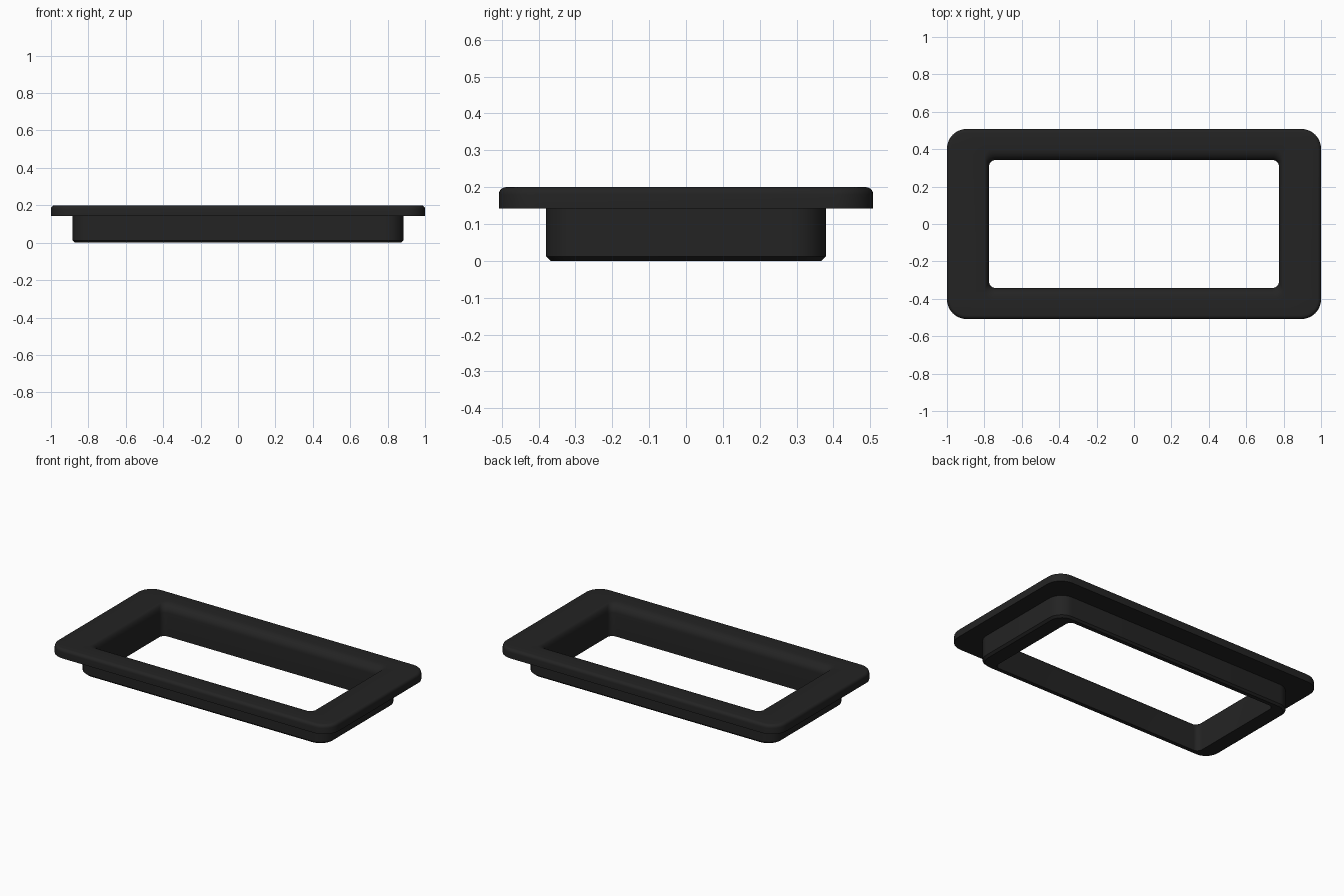
import bpy, bmesh, math

if "Cube" in bpy.data.objects:
    bpy.data.objects.remove(bpy.data.objects["Cube"])

SEG = 10  # segments per rounded corner


def rounded_rect(hx, hy, r, z):
    """Counter-clockwise outline of a rounded rectangle at height z."""
    pts = []
    for k, (sx, sy) in enumerate([(1, 1), (-1, 1), (-1, -1), (1, -1)]):
        for i in range(SEG + 1):
            a = math.pi / 2 * (k + i / SEG)
            pts.append((sx * (hx - r) + r * math.cos(a),
                        sy * (hy - r) + r * math.sin(a), z))
    return pts


def quarter(n):
    """Sine and cosine steps of a quarter turn."""
    return [(math.sin(math.pi / 2 * i / n), math.cos(math.pi / 2 * i / n)) for i in range(n + 1)]


# Cross-section as outlines: half x, half y, corner radius, height
rings = [
    (0.775, 0.342, 0.035, 0.0),     # opening, bottom edge
    (0.87, 0.368, 0.085, 0.0),      # collar bottom
    (0.885, 0.38, 0.095, 0.012),    # collar chamfer
    (0.885, 0.38, 0.095, 0.142),    # collar meets flange
    (1.0, 0.508, 0.105, 0.142),     # flange underside
]
# Rounded outer top edge of the flange
for s, c in quarter(5):
    d = 0.02 * (1 - c)
    rings.append((1.0 - d, 0.508 - d, 0.105 - d, 0.18 + 0.02 * s))
# Rounded lip rolling into the opening
for s, c in quarter(6):
    rings.append((0.80 - 0.025 * s, 0.40 - 0.058 * s, 0.045 - 0.01 * s, 0.15 + 0.05 * c))

# Loft the outlines into one closed ring
bm = bmesh.new()
loops = [[bm.verts.new(p) for p in rounded_rect(*r)] for r in rings]
for j, a in enumerate(loops):
    b = loops[(j + 1) % len(loops)]
    for i in range(len(a)):
        n = (i + 1) % len(a)
        bm.faces.new((a[i], a[n], b[n], b[i]))
bmesh.ops.recalc_face_normals(bm, faces=bm.faces)
mesh = bpy.data.meshes.new("bezel_frame")
bm.to_mesh(mesh)
bm.free()

frame = bpy.data.objects.new("bezel_frame", mesh)
bpy.context.collection.objects.link(frame)

# Black plastic
black = bpy.data.materials.new("black_plastic")
black.diffuse_color = (0.017, 0.017, 0.017, 1)
black.use_nodes = True
black.node_tree.nodes["Principled BSDF"].inputs["Base Color"].default_value = black.diffuse_color
mesh.materials.append(black)

bpy.context.view_layer.objects.active = frame
frame.select_set(True)
bpy.ops.object.shade_smooth_by_angle(angle=math.radians(35))
